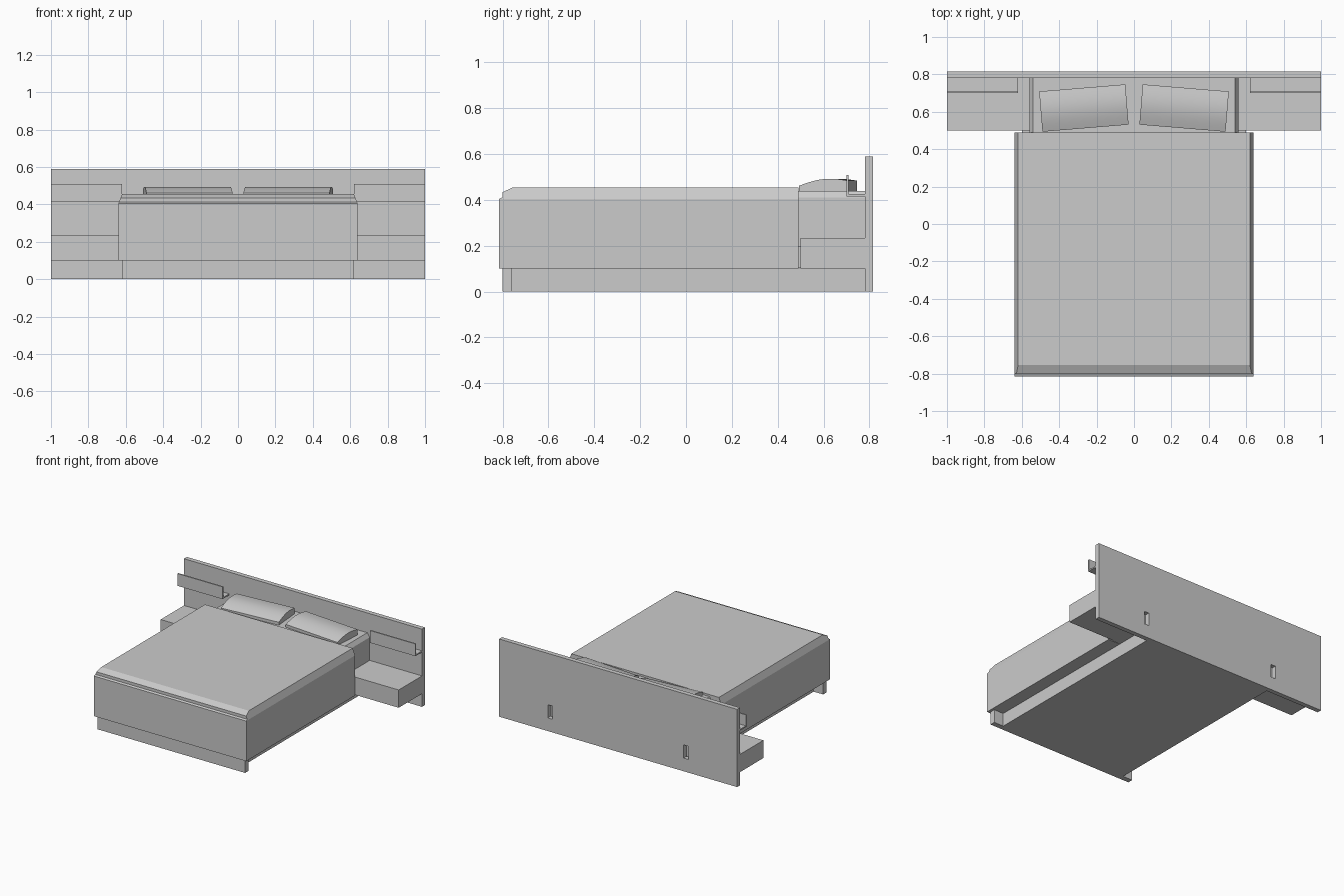
import bpy, bmesh, math
from mathutils import Matrix

if "Cube" in bpy.data.objects:
    bpy.data.objects.remove(bpy.data.objects["Cube"])

grey = bpy.data.materials.new("light grey")
grey.diffuse_color = (0.6, 0.6, 0.6, 1)
grey.use_nodes = True
grey.node_tree.nodes["Principled BSDF"].inputs["Base Color"].default_value = grey.diffuse_color


def finish(name, bm):
    bmesh.ops.recalc_face_normals(bm, faces=bm.faces)
    me = bpy.data.meshes.new(name)
    bm.to_mesh(me)
    bm.free()
    me.materials.append(grey)
    ob = bpy.data.objects.new(name, me)
    bpy.context.collection.objects.link(ob)
    return ob


def box(name, x, y, z):
    """Axis-aligned box from (min, max) ranges."""
    bm = bmesh.new()
    bmesh.ops.create_cube(bm, size=1)
    for v in bm.verts:
        for i, (a, b) in enumerate((x, y, z)):
            v.co[i] = a if v.co[i] < 0 else b
    return finish(name, bm)


def loft(name, profile, half_width, matrix=Matrix()):
    """Sweep a (y, z) outline across x; the half width may vary with z."""
    bm = bmesh.new()
    ends = [[bm.verts.new((s * half_width(z), y, z)) for y, z in profile]
            for s in (-1, 1)]
    n = len(profile)
    for i in range(n):
        j = (i + 1) % n
        bm.faces.new((ends[0][i], ends[0][j], ends[1][j], ends[1][i]))
    return ends, bm, matrix


def taper(wide, narrow, z0, z1):
    return lambda z: wide + (narrow - wide) * min(1, max(0, (z - z0) / (z1 - z0)))


def draped(name, lower, upper, half_width):
    """Solid with upright lower sides and a sloping upper border.
    The lower outline ends where the upper one starts, at both ends."""
    ends, bm, _ = loft(name, lower + upper, half_width)
    for e in ends:
        bm.faces.new((e[0], e[1], e[2], e[-1]))
        bm.faces.new(e[2:])
    return finish(name, bm)


# Headboard with two slots at the frame rails
headboard = box("headboard", (-1, 1), (0.78, 0.815), (0, 0.59))
for s in (-1, 1):
    cutter = box("slot_cutter", sorted((s * 0.55, s * 0.59)), (0.77, 0.83), (0.1, 0.2))
    cutter.hide_render = True
    cutter.hide_viewport = True
    mod = headboard.modifiers.new("slot", "BOOLEAN")
    mod.object = cutter
    mod.solver = "EXACT"

# Plinth, front rail and bed frame
box("plinth", (-0.54, 0.54), (-0.76, 0.78), (0, 0.1))
box("front_rail", (-0.62, 0.62), (-0.80, -0.76), (0, 0.1))
box("bed_frame", (-0.60, 0.60), (0.48, 0.78), (0.102, 0.2))

# Mattress end that shows beyond the blanket
draped("mattress", [(0.78, 0.2), (0.47, 0.2), (0.47, 0.41)],
       [(0.47, 0.44), (0.78, 0.44), (0.78, 0.41)], taper(0.56, 0.54, 0.41, 0.44))

# Blanket with sloping borders and a stepped fold at the foot
draped("blanket", [(0.49, 0.1), (-0.815, 0.1), (-0.815, 0.405)],
       [(-0.80, 0.412), (-0.80, 0.434), (-0.755, 0.455), (0.49, 0.455), (0.49, 0.405)],
       taper(0.64, 0.62, 0.405, 0.455))

# Pillows: flat base, arched top, turned slightly
for side, s in (("left", -1), ("right", 1)):
    arch = [(-0.108 + 0.216 * t / 12,
             0.462 + 0.022 * t / 12 + 0.018 * math.sin(math.pi * t / 12))
            for t in range(13)]
    ends, bm, _ = loft("pillow", [(0.108, 0.438), (-0.108, 0.438)] + arch,
                       lambda z: 0.231)
    for e in ends:
        bm.faces.new(e)
    turn = Matrix.Translation((s * 0.268, 0.62, 0)) @ Matrix.Rotation(-s * math.radians(4.7), 4, "Z")
    bmesh.ops.transform(bm, matrix=turn, verts=bm.verts)
    pillow = finish(side + "_pillow", bm)
    bpy.ops.object.select_all(action="DESELECT")
    pillow.select_set(True)
    bpy.context.view_layer.objects.active = pillow
    bpy.ops.object.shade_smooth_by_angle(angle=math.radians(30))

# Nightstands and lipped wall shelves on both sides
for side, s in (("left", -1), ("right", 1)):
    wide = sorted((s * 0.62, s * 1.0))
    box(side + "_nightstand", sorted((s * 0.56, s * 1.0)), (0.50, 0.78), (0.1, 0.235))
    box(side + "_shelf", wide, (0.71, 0.78), (0.415, 0.425))
    box(side + "_shelf_lip", wide, (0.70, 0.71), (0.415, 0.508))
